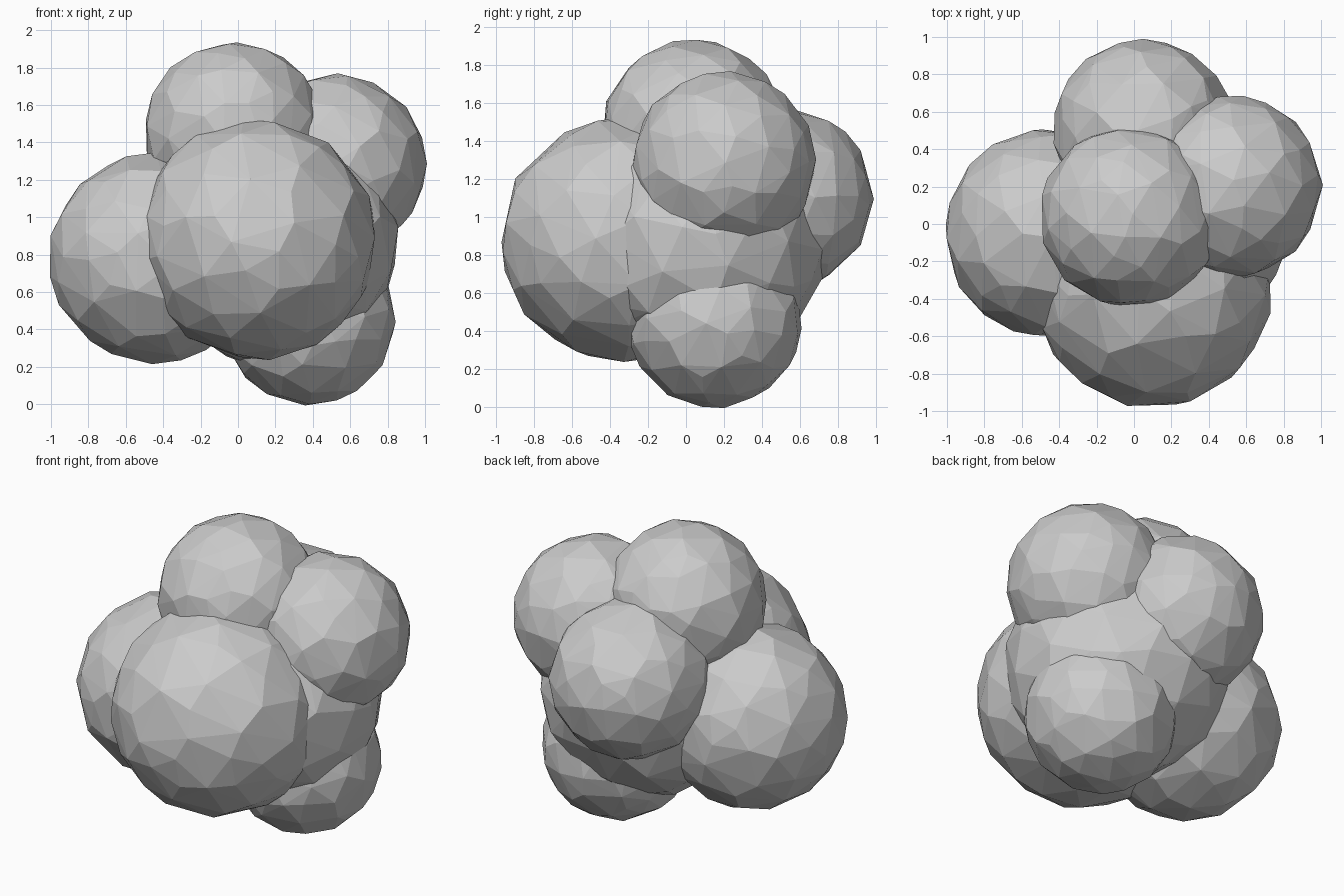
import bpy, random
from mathutils import Euler

if "Cube" in bpy.data.objects:
    bpy.data.objects.remove(bpy.data.objects["Cube"])

random.seed(4)

# lobe name, centre, radius
LOBES = [
    ("core_lobe",   (0.19, 0.07, 0.87), 0.67),
    ("front_lobe",  (0.10, -0.34, 0.88), 0.64),
    ("left_lobe",   (-0.45, -0.05, 0.78), 0.56),
    ("top_lobe",    (-0.02, 0.04, 1.45), 0.485),
    ("right_lobe",  (0.52, 0.20, 1.28), 0.485),
    ("back_lobe",   (0.05, 0.50, 1.10), 0.485),
    ("bottom_lobe", (0.38, 0.15, 0.455), 0.46),
]


def add_lobe(name, centre, radius):
    # faceted ball, thinned so its facets become slightly irregular
    turn = Euler([random.uniform(0, 3) for _ in range(3)])
    bpy.ops.mesh.primitive_ico_sphere_add(
        subdivisions=3, radius=radius, location=centre, rotation=turn)
    ob = bpy.context.object
    ob.name = name
    mod = ob.modifiers.new("facets", 'DECIMATE')
    mod.ratio = 0.6
    bpy.ops.object.shade_flat()


for lobe in LOBES:
    add_lobe(*lobe)
